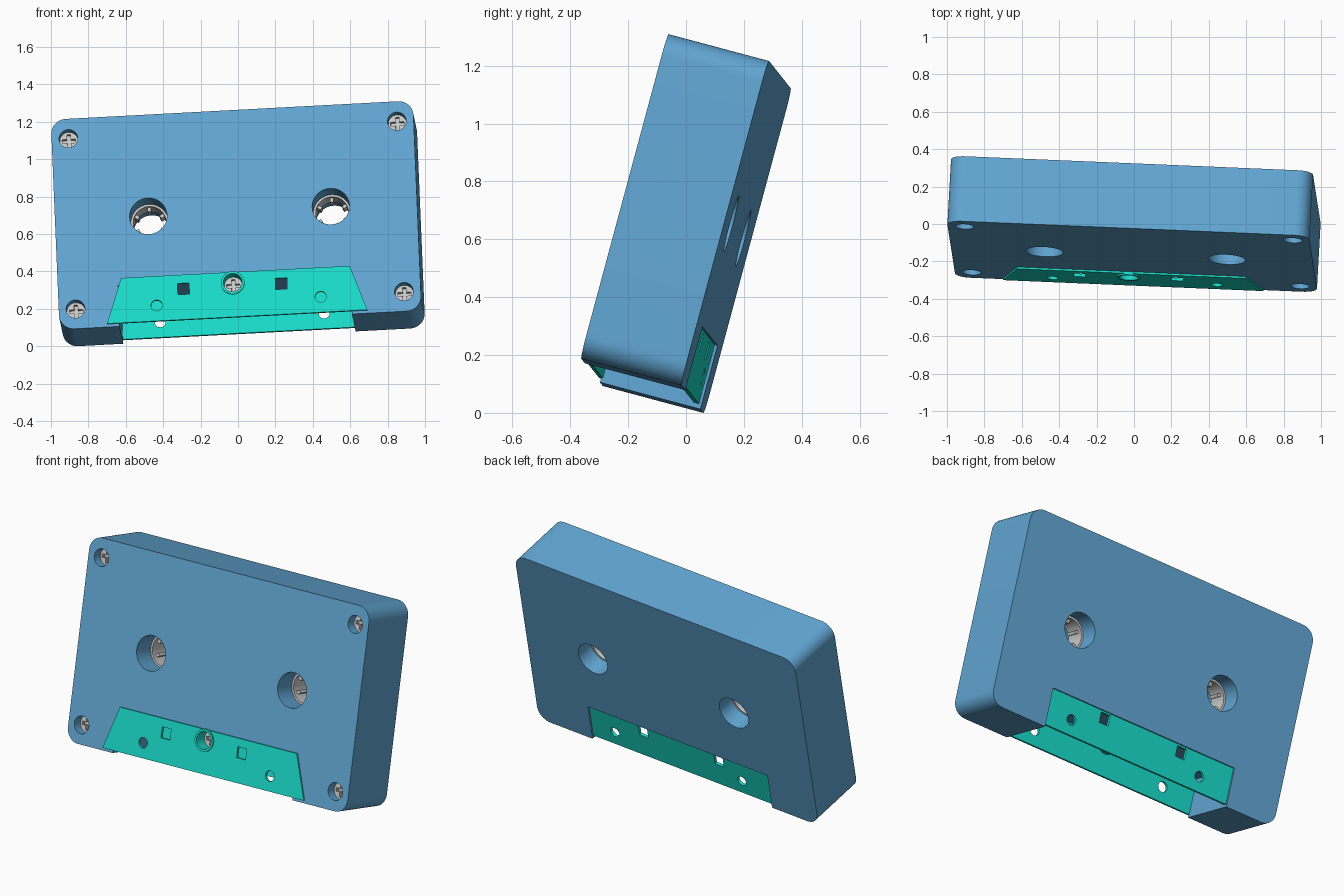
import bpy, bmesh, math
from mathutils import Vector, Matrix

if "Cube" in bpy.data.objects:
    bpy.data.objects.remove(bpy.data.objects["Cube"])

# Local frame: x = width, y = depth (front is -y), z = height; tilted at the end
W, H, D, R = 1.94, 1.163, 0.36, 0.08
F = -D / 2
parts = []


def material(name, rgb):
    m = bpy.data.materials.new(name)
    m.diffuse_color = (*rgb, 1)
    m.use_nodes = True
    m.node_tree.nodes["Principled BSDF"].inputs["Base Color"].default_value = m.diffuse_color
    return m


BLUE = material("blue_plastic", (0.12, 0.38, 0.65))
TEAL = material("teal_plastic", (0.01, 0.72, 0.6))


def circle(x, z, r, n=40):
    return [(x + r * math.cos(2 * math.pi * i / n), z + r * math.sin(2 * math.pi * i / n)) for i in range(n)]


def rect(x0, x1, z0, z1):
    return [(x0, z0), (x1, z0), (x1, z1), (x0, z1)]


def square(x, z, h):
    return rect(x - h, x + h, z - h, z + h)


def prism(name, outlines, y0, y1, mat=None):
    """Extrude one or more outlines in the x-z plane from y0 to y1."""
    bm = bmesh.new()
    for pts in outlines:
        f = bm.faces.new([bm.verts.new((x, y0, z)) for x, z in pts])
        ext = bmesh.ops.extrude_face_region(bm, geom=[f], use_keep_orig=True)
        for v in ext["geom"]:
            if isinstance(v, bmesh.types.BMVert):
                v.co.y = y1
    bmesh.ops.recalc_face_normals(bm, faces=bm.faces)
    me = bpy.data.meshes.new(name)
    bm.to_mesh(me)
    bm.free()
    ob = bpy.data.objects.new(name, me)
    bpy.context.collection.objects.link(ob)
    if mat:
        me.materials.append(mat)
    return ob


def cut(ob, pts, y0, y1):
    """Cut an extruded outline out of an object."""
    c = prism("cutter", [pts], y0, y1)
    m = ob.modifiers.new("cut", "BOOLEAN")
    m.operation, m.solver, m.object = "DIFFERENCE", "EXACT", c
    bpy.context.view_layer.objects.active = ob
    bpy.ops.object.modifier_apply(modifier=m.name)
    bpy.data.objects.remove(c)


# Shell with rounded corners
outline = []
for k, (sx, sz) in enumerate([(1, 1), (-1, 1), (-1, -1), (1, -1)]):
    for i in range(11):
        t = math.pi / 2 * (k + i / 10)
        outline.append((sx * (W / 2 - R) + R * math.cos(t), sz * (H / 2 - R) + R * math.sin(t)))
body = prism("cassette_body", [outline], F, -F, BLUE)
parts.append(body)

REELS = [(-0.47, 0.02), (0.508, 0.02)]
CORNERS = [(sx * 0.88, sz * 0.472) for sx in (-1, 1) for sz in (-1, 1)]
MID = (-0.033, -0.377)
NX0, NX1, NTOP, NBOT = -0.648, 0.597, -0.354, -0.565

cut(body, rect(NX0, NX1, -0.7, NTOP), -0.3, 0.3)      # tape opening
for x, z in REELS:
    cut(body, circle(x, z, 0.1, 48), -0.3, 0.3)
for x, z in CORNERS:
    cut(body, circle(x, z, 0.05), -0.3, F + 0.1)
cut(body, circle(*MID, 0.063), -0.3, F + 0.1)

# Front trapezoid plate and rear rectangular plate, with matching holes
front = prism("front_plate", [[(-0.714, NBOT), (0.681, NBOT), (0.596, -0.317), (-0.629, -0.317)]],
              F - 0.01, F + 0.006, TEAL)
back = prism("rear_plate", [rect(NX0, NX1, NBOT, NTOP)], -F - 0.028, -F - 0.01, TEAL)
for plate in (front, back):
    for x in (-0.445, 0.434):
        cut(plate, circle(x, -0.479, 0.03, 24), -0.3, 0.3)
    for x in (-0.298, 0.226):
        cut(plate, square(x, -0.395, 0.031), -0.3, 0.3)
    parts.append(plate)
cut(front, circle(*MID, 0.055), -0.3, 0.3)

# Collar around the middle screw
collar = prism("screw_collar", [circle(*MID, 0.063)], F - 0.018, F + 0.09, TEAL)
cut(collar, circle(*MID, 0.05), -0.3, 0.3)
parts.append(collar)

# Cross-head screws sunk in their holes
for x, z in CORNERS + [MID]:
    screw = prism("screw", [circle(x, z, 0.049)], F + 0.055, F + 0.099)
    a, b = 0.036, 0.01
    cross = [(-b, -a), (b, -a), (b, -b), (a, -b), (a, b), (b, b),
             (b, a), (-b, a), (-b, b), (-a, b), (-a, -b), (-b, -b)]
    cut(screw, [(x + p, z + q) for p, q in cross], -0.3, F + 0.08)
    parts.append(screw)

# Reel hubs: thin ring with six inward teeth
for x, z in REELS:
    hub = prism("reel_hub", [circle(x, z, 0.0995, 48)], -0.05, 0.07)
    cut(hub, circle(x, z, 0.088, 48), -0.3, 0.3)
    teeth = []
    for i in range(6):
        t = math.pi / 2 + i * math.pi / 3
        c, s = math.cos(t), math.sin(t)
        teeth.append([(x + p * c - q * s, z + p * s + q * c) for p, q in rect(0.066, 0.092, -0.009, 0.009)])
    parts += [hub, prism("reel_hub_teeth", teeth, -0.025, 0.045)]

# Lean the whole cassette and rest it on the ground
u = Vector((0.998, -0.042, 0.053)).normalized()
v = Vector((-0.043, 0.26, 0.965))
v = (v - u * v.dot(u)).normalized()
w = v.cross(u)
tilt = Matrix((u, w, v)).transposed().to_4x4()
for ob in parts:
    ob.data.transform(tilt)
low = min(p.co.z for p in body.data.vertices)
bpy.ops.object.select_all(action="DESELECT")
for ob in parts:
    ob.data.transform(Matrix.Translation((0, 0, -low)))
    ob.select_set(True)
bpy.context.view_layer.objects.active = body
bpy.ops.object.shade_smooth_by_angle(angle=math.radians(30))
